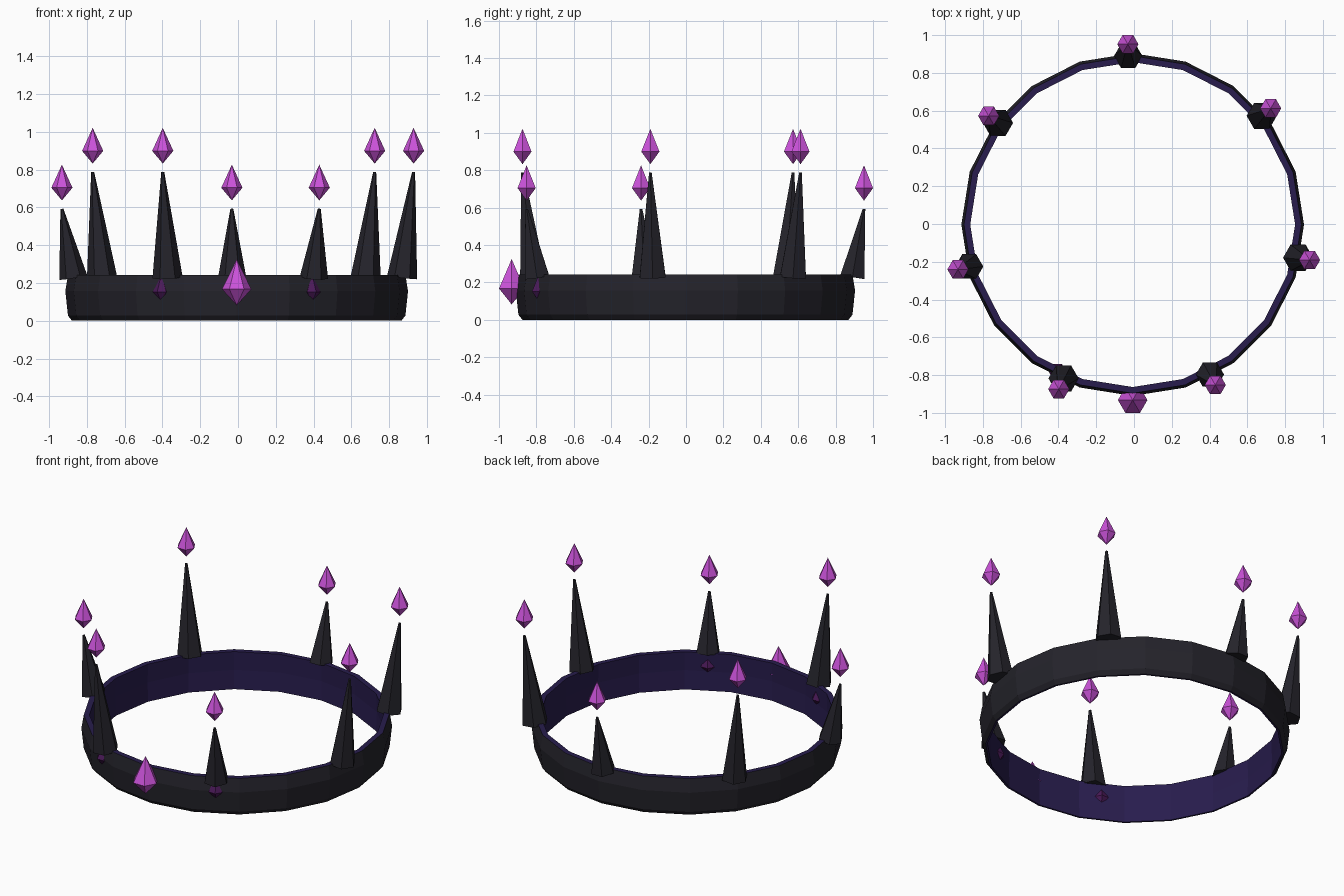
import bpy, math
from mathutils import Vector

if "Cube" in bpy.data.objects:
    bpy.data.objects.remove(bpy.data.objects["Cube"])

CX, CY = -0.007, -0.003   # crown axis


def material(name, rgb):
    m = bpy.data.materials.new(name)
    m.diffuse_color = (*rgb, 1)
    m.use_nodes = True
    m.node_tree.nodes["Principled BSDF"].inputs["Base Color"].default_value = m.diffuse_color
    return m


DARK = material("dark_metal", (0.018, 0.017, 0.024))
LINING = material("purple_lining", (0.021, 0.012, 0.075))
GEM = material("pink_gem", (0.60, 0.085, 0.70))
DEEP = material("deep_gem", (0.07, 0.01, 0.10))


def make(name, verts, faces, mats):
    me = bpy.data.meshes.new(name)
    me.from_pydata(verts, [], faces)
    for m in mats:
        me.materials.append(m)
    ob = bpy.data.objects.new(name, me)
    bpy.context.collection.objects.link(ob)
    return ob


def polar(r, deg, z):
    a = math.radians(deg)
    return Vector((CX + r * math.cos(a), CY + r * math.sin(a), z))


def gem(name, c, r, down, up, mat):
    """Six-sided double pyramid with its widest ring at c."""
    v = [c + Vector((r * math.cos(k * math.pi / 3), r * math.sin(k * math.pi / 3), 0)) for k in range(6)]
    v += [c - Vector((0, 0, down)), c + Vector((0, 0, up))]
    f = []
    for k in range(6):
        n = (k + 1) % 6
        f += [(k, n, 7), (n, k, 6)]
    return make(name, v, f, [mat])


def spike(name, base, tip, r0, r1):
    """Leaning six-sided taper from base to tip."""
    q = Vector((0, 0, 1)).rotation_difference(tip - base)
    v = []
    for c, r in ((base, r0), (tip, r1)):
        v += [c + q @ Vector((r * math.cos(k * math.pi / 3), r * math.sin(k * math.pi / 3), 0)) for k in range(6)]
    f = [(k, (k + 1) % 6, (k + 1) % 6 + 6, k + 6) for k in range(6)]
    f += [tuple(range(5, -1, -1)), tuple(range(6, 12))]
    return make(name, v, f, [DARK])


# Band: 20-sided ring; dark outside, purple rims and inside
profile = [(0.872, 0.008), (0.893, 0.035), (0.907, 0.165), (0.893, 0.25),
           (0.860, 0.25), (0.865, 0.13), (0.860, 0.008)]
N, P = 20, len(profile)
verts = [polar(r, 360 * i / N, z) for i in range(N) for r, z in profile]
faces, idx = [], []
for i in range(N):
    j = (i + 1) % N
    for k in range(P):
        n = (k + 1) % P
        faces.append((i * P + k, j * P + k, j * P + n, i * P + n))
        idx.append(0 if k < 3 else 1)
band = make("band", verts, faces, [DARK, LINING])
band.data.polygons.foreach_set("material_index", idx)

# Seven spikes, alternating tall and short, each with a floating gem
for i in range(7):
    ang = 40.1 + i * 360 / 7
    tall = i % 2 == 0
    top = 0.795 if tall else 0.60
    spike(f"spike_{i + 1}", polar(0.893, ang, 0.236), polar(0.955, ang, top),
          0.08 if tall else 0.075, 0.008)
    gem(f"spike_gem_{i + 1}", polar(0.955, ang, top + 0.112), 0.056, 0.067, 0.122, GEM)

# Large front gem and two small dark gems set through the band
gem("front_gem", polar(0.929, -90, 0.175), 0.078, 0.085, 0.158, GEM)
for side, s in (("left", -1), ("right", 1)):
    gem(f"{side}_band_gem", polar(0.875, -90 + 27 * s, 0.16), 0.047, 0.06, 0.10, DEEP)

# Stand the model on the ground
for ob in bpy.context.collection.objects:
    ob.location.z -= 0.008
